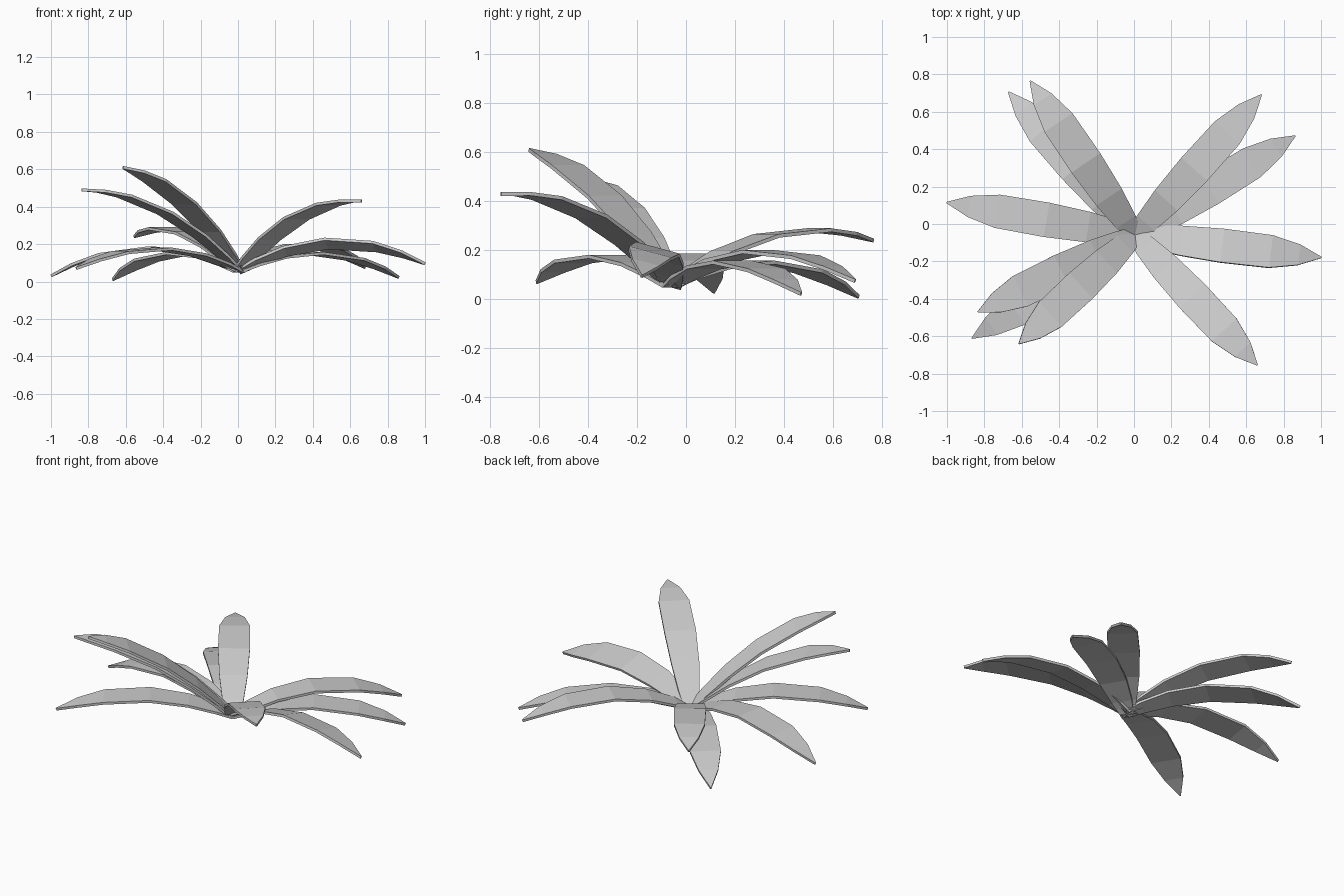
import bpy, bmesh, math
from mathutils import Vector

if "Cube" in bpy.data.objects:
    bpy.data.objects.remove(bpy.data.objects["Cube"])

BASE = Vector((0.005, -0.06, 0.055))
# blade outline: (fraction along the leaf, half width)
OUTLINE = [(0, .042), (.09, .062), (.25, .082), (.47, .093), (.73, .09), (.88, .057), (1, .003)]

# tip position, centre-line height at half reach, sideways roll in degrees
LEAVES = [
    ((-.67, .705, .01), .15, 0),
    ((-.555, .765, .24), .265, 0),
    ((.68, .69, .075), .195, 0),
    ((.86, .47, .022), .15, 0),
    ((1.0, -.18, .095), .205, -15),
    ((.66, -.755, .43), .35, 0),
    ((-.615, -.64, .61), .435, 0),
    ((-.835, -.47, .49), .38, 0),
    ((-.865, -.61, .07), .175, 0),
    ((-1.0, .115, .03), .18, 0),
]


def make_leaf(name, tip, mid_z, roll):
    tip = Vector(tip)
    flat = Vector((tip.x - BASE.x, tip.y - BASE.y, 0))
    side = Vector((-flat.y, flat.x, 0)).normalized()
    across = side * math.cos(math.radians(roll)) + Vector((0, 0, math.sin(math.radians(roll))))
    # parabola through base, mid height and tip
    rise, half = tip.z - BASE.z, mid_z - BASE.z
    a, b = 4 * half - rise, 2 * rise - 4 * half
    bm = bmesh.new()
    prev = None
    for f, w in OUTLINE:
        c = BASE + flat * f + Vector((0, 0, a * f + b * f * f))
        row = [bm.verts.new(c - across * w), bm.verts.new(c + across * w)]
        if prev:
            bm.faces.new((prev[0], row[0], row[1], prev[1]))
        prev = row
    mesh = bpy.data.meshes.new(name)
    bm.to_mesh(mesh)
    bm.free()
    obj = bpy.data.objects.new(name, mesh)
    bpy.context.collection.objects.link(obj)
    # thin blade thickness
    solid = obj.modifiers.new("thickness", 'SOLIDIFY')
    solid.thickness = 0.015
    solid.offset = 0


# ring of arching leaves
for i, (tip, mid_z, roll) in enumerate(LEAVES):
    make_leaf(f"leaf_{i + 1}", tip, mid_z, roll)
